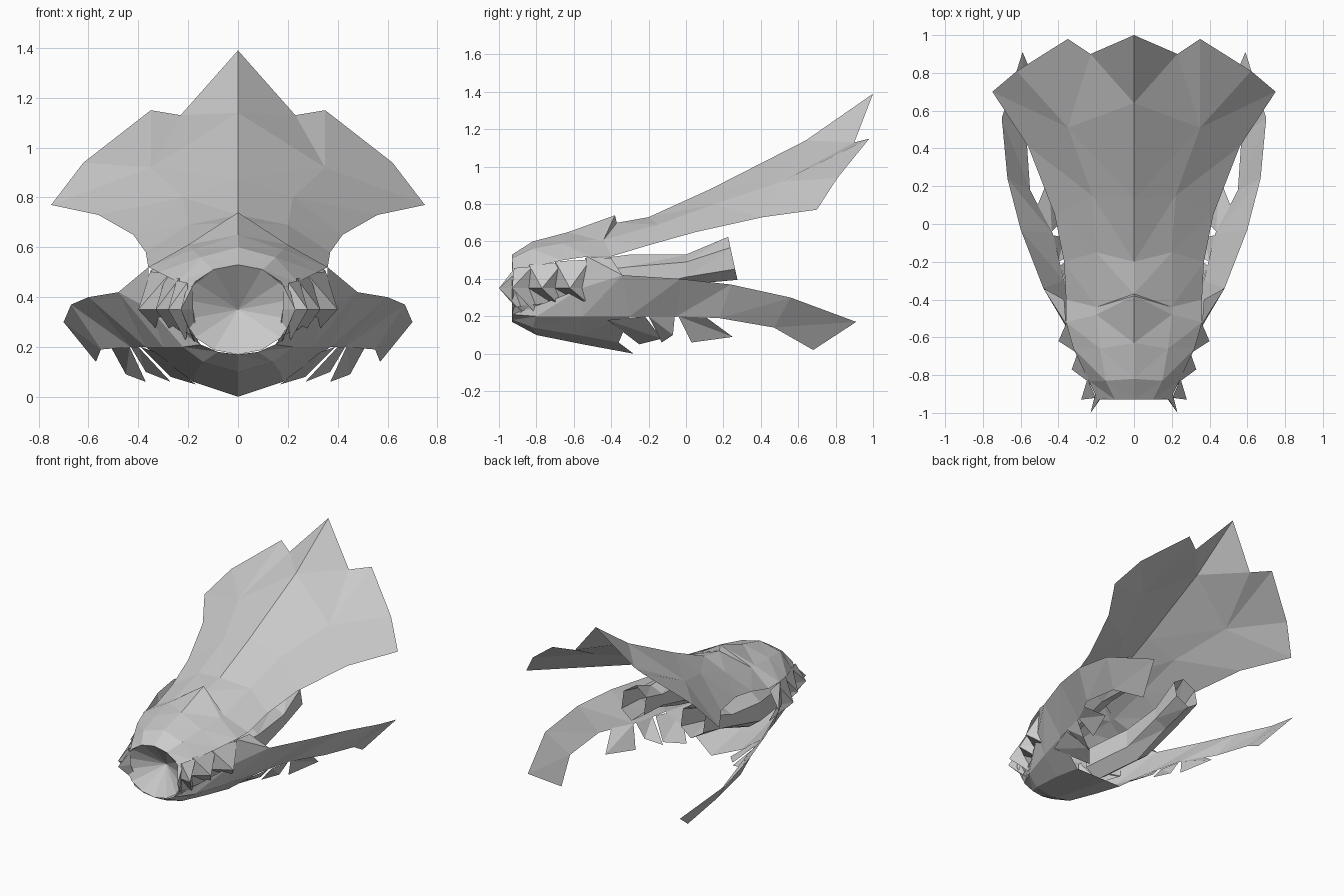
import bpy, bmesh, math
from mathutils import Vector

if "Cube" in bpy.data.objects:
    bpy.data.objects.remove(bpy.data.objects["Cube"])


def finish(name, bm, outward, mirror=True):
    """Turn a bmesh into a flat-shaded object, facing 'outward', mirrored over x."""
    bmesh.ops.remove_doubles(bm, verts=bm.verts, dist=0.001)
    bmesh.ops.recalc_face_normals(bm, faces=bm.faces)
    total = Vector((0, 0, 0))
    for f in bm.faces:
        total += f.normal * f.calc_area()
    if outward and total.dot(Vector(outward)) < 0:
        bmesh.ops.reverse_faces(bm, faces=bm.faces)
    mesh = bpy.data.meshes.new(name)
    bm.to_mesh(mesh)
    bm.free()
    ob = bpy.data.objects.new(name, mesh)
    bpy.context.collection.objects.link(ob)
    if mirror:
        ob.modifiers.new("Mirror", 'MIRROR').merge_threshold = 0.002
    return ob


def loft(bm, rows, closed=False):
    """Bridge rows of points with triangle pairs."""
    vs = [[bm.verts.new(p) for p in r] for r in rows]
    for a, b in zip(vs, vs[1:]):
        n = len(a)
        for i in range(n if closed else n - 1):
            j = (i + 1) % n
            bm.faces.new((a[i], a[j], b[j]))
            bm.faces.new((a[i], b[j], b[i]))


def fan(bm, hub, rim):
    """Triangles from a hub to consecutive rim points."""
    h = bm.verts.new(hub)
    vs = [bm.verts.new(p) for p in rim]
    for a, b in zip(vs, vs[1:]):
        bm.faces.new((h, a, b))


# Snout top, raised brow lip and flaring crest
bm = bmesh.new()
ridge, web, edge = (0, .64, 1.14), (.35, .51, .92), (.56, .41, .73)
loft(bm, [
    [(0, -.93, .53), (.10, -.93, .51), (.19, -.93, .44)],
    [(0, -.82, .60), (.15, -.83, .56), (.24, -.83, .46)],
    [(0, -.63, .65), (.18, -.66, .59), (.32, -.66, .50)],
    [(0, -.38, .74), (.20, -.48, .61), (.36, -.52, .52)],
    [(0, -.37, .70), (.20, -.44, .61), (.36, -.40, .52)],
    [(0, -.20, .73), (.20, -.15, .69), (.37, -.20, .58)],
    [(0, .13, .88), (.22, .15, .80), (.42, .05, .65)],
    [ridge, web, edge],
])
notch = (.23, .90, 1.13)
fan(bm, ridge, [(0, 1, 1.39), notch, web])
fan(bm, web, [notch, (.35, .98, 1.15), (.62, .81, .94), (.75, .70, .77), edge])
finish("upper_shell_and_crest", bm, (0, 0, 1))

# Pleated spikes along each cheek: tips stand out, valleys sink into the shell
bm = bmesh.new()
zigzag = [(.18, -.93), (.23, -1.0), (.20, -.92), (.28, -.93), (.23, -.84),
          (.33, -.77), (.27, -.70), (.40, -.62), (.34, -.54)]
rows = []
for i, (x, y) in enumerate(zigzag):
    tip = i % 2
    rows.append([(x * (.88 if tip else 1.02), y + (.11 if tip else .0), .44 + .009 * i),
                 (x, y, .35),
                 (x * (.74 if tip else .88), y + (.12 if tip else .05), .21 + .004 * i)])
loft(bm, rows)
finish("cheek_spikes", bm, (1, 0, 0))

# Cheek panel between the spikes, crest and jaw wing
bm = bmesh.new()
loft(bm, [[(.36, -.53, .52), (.35, -.56, .35)],
          [(.37, -.40, .51), (.48, -.34, .42)]])
finish("cheek_panel", bm, (1, 0, 0))

# Recessed mouth cone
bm = bmesh.new()
ring = [(.22 * math.cos(t), -.93, .35 + .18 * math.sin(t))
        for t in (i * math.tau / 14 + math.pi / 2 for i in range(15))]
fan(bm, (0, -.79, .35), ring)
finish("mouth", bm, (0, -1, 0), mirror=False)

# Lower jaw
bm = bmesh.new()
loft(bm, [
    [(0, -.93, .17), (.08, -.93, .18), (.15, -.93, .21), (.18, -.92, .25)],
    [(0, -.80, .10), (.14, -.82, .14), (.22, -.80, .20), (.24, -.76, .27)],
    [(0, -.55, .05), (.17, -.58, .10), (.30, -.55, .20), (.35, -.56, .35)],
    [(0, -.28, 0), (.18, -.36, .06), (.37, -.30, .20), (.48, -.34, .42)],
])
finish("lower_jaw", bm, (0, 0, -1))

# Long side wings sweeping back from the jaw
bm = bmesh.new()
loft(bm, [
    [(.37, -.30, .20), (.48, -.34, .42)],
    [(.43, -.05, .20), (.60, -.03, .40)],
    [(.55, .18, .19), (.67, .24, .37)],
    [(.57, .47, .14), (.70, .56, .30)],
    [(.49, .68, .02), (.59, .91, .17)],
])
finish("jaw_wing", bm, (1, 0, 0))

# Flat teeth hanging from the wing's lower edge
bm = bmesh.new()
for tooth in (
    [[(.435, -.04, .20), (.51, .10, .20)], [(.37, .03, .06), (.45, .25, .09)]],
    [[(.40, -.20, .20), (.43, -.06, .20)], [(.27, -.13, .06), (.37, -.07, .10)]],
    [[(.33, -.42, .18), (.39, -.22, .20)], [(.17, -.25, .05), (.27, -.13, .08)]],
):
    loft(bm, tooth)
finish("jaw_teeth", bm, (0, 0, -1))

# Open angular tubes running from the throat back under the crest
bm = bmesh.new()
rows = []
for y, cx, cz, rx, rz, lean in ((-.62, .20, .36, .10, .13, 0), (-.30, .28, .40, .10, .13, 0),
                                (0, .27, .45, .10, .08, 0), (.25, .23, .51, .10, .115, .025)):
    rows.append([(cx + rx * math.cos(t), y - lean * math.sin(t), cz + rz * math.sin(t))
                 for t in (i * math.tau / 6 + math.pi / 6 for i in range(6))])
loft(bm, rows, closed=True)
finish("rear_tube", bm, None)
